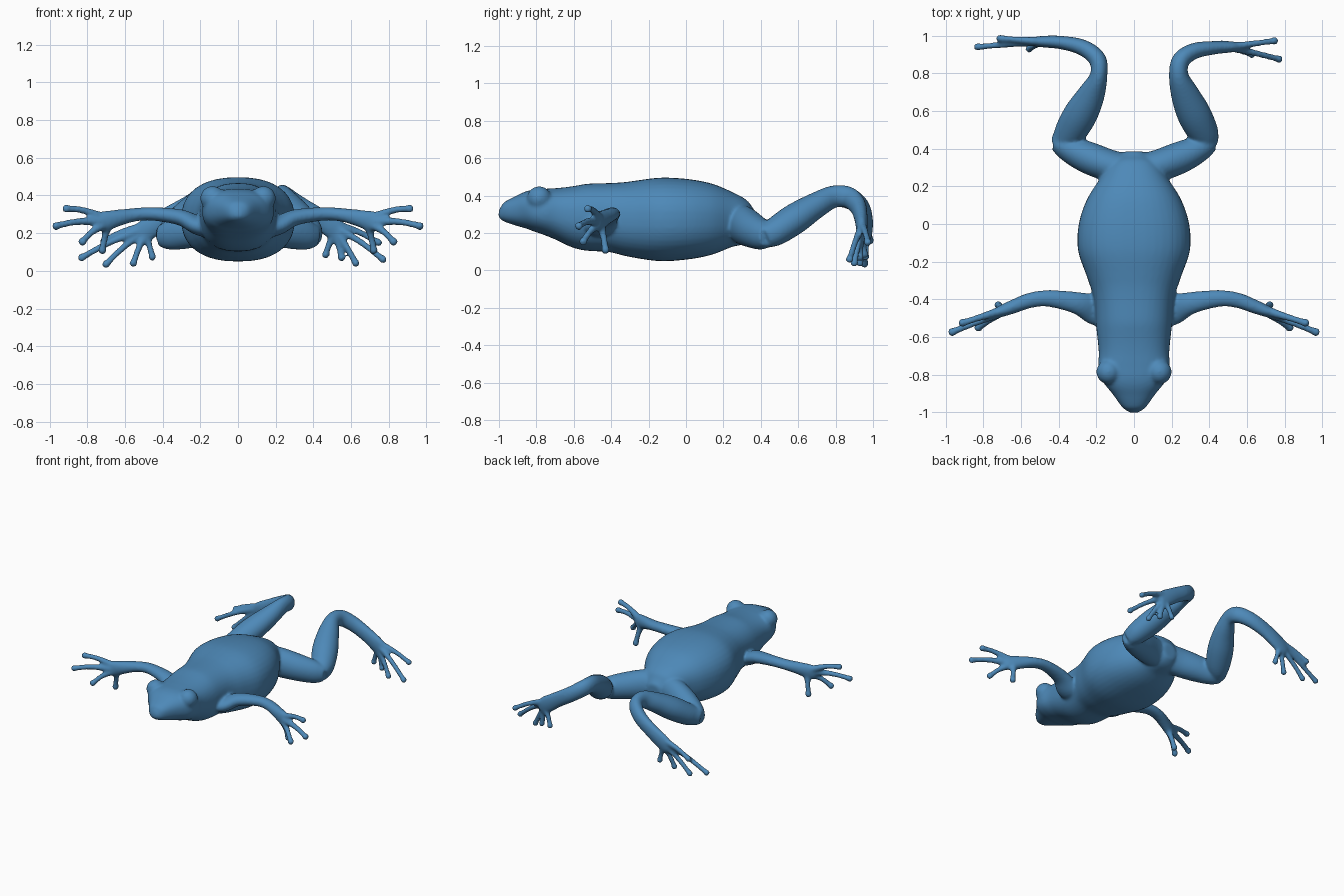
import bpy, bmesh, math
from mathutils import Vector

if "Cube" in bpy.data.objects:
    bpy.data.objects.remove(bpy.data.objects["Cube"])


def catmull(a, b, c, d, t):
    return [0.5 * (2 * q + (r - p) * t + (2 * p - 5 * q + 4 * r - s) * t * t
                   + (3 * q - p - 3 * r + s) * t ** 3) for p, q, r, s in zip(a, b, c, d)]


def tube(bm, pts, power=2.0, sides=24, steps=5):
    """Closed loft through (x, y, z, side radius, upright radius) points."""
    ext = [pts[0]] + list(pts) + [pts[-1]]
    path = [catmull(*ext[i:i + 4], k / steps) for i in range(len(pts) - 1) for k in range(steps)]
    path.append(pts[-1])
    rings = []
    for i, p in enumerate(path):
        a, b = path[max(i - 1, 0)], path[min(i + 1, len(path) - 1)]
        tan = (Vector(b[:3]) - Vector(a[:3])).normalized()
        side = tan.cross(Vector((0, 0, 1))).normalized()
        up = side.cross(tan)
        ring = []
        for k in range(sides):
            ang = 2 * math.pi * k / sides
            c, s = math.cos(ang), math.sin(ang)
            u = math.copysign(abs(c) ** (2 / power), c) * max(p[3], .003)
            v = math.copysign(abs(s) ** (2 / power), s) * max(p[4], .003)
            ring.append(bm.verts.new(Vector(p[:3]) + side * u + up * v))
        rings.append(ring)
    faces = [bm.faces.new(rings[0]), bm.faces.new(rings[-1])]
    for r, q in zip(rings, rings[1:]):
        for k in range(sides):
            n = (k + 1) % sides
            faces.append(bm.faces.new((r[k], r[n], q[n], q[k])))
    bmesh.ops.recalc_face_normals(bm, faces=faces)


def ball(bm, loc, r):
    res = bmesh.ops.create_uvsphere(bm, u_segments=16, v_segments=10, radius=r)
    bmesh.ops.translate(bm, verts=res['verts'], vec=loc)


def digit(bm, root, tip, r, sag=0.012):
    """Slim finger or toe with a rounded pad at the tip."""
    a, b = Vector(root), Vector(tip)
    m = a.lerp(b, .55) + Vector((0, 0, sag))
    tube(bm, [(*a, r * 1.35, r * 1.35), (*m, r, r), (*b, r, r)], sides=12)
    ball(bm, b, r * 1.25)


bm = bmesh.new()

# Head and trunk: y, half width, bottom z, top z
profile = [(-1.0, .02, .295, .335), (-.975, .06, .262, .362), (-.9, .115, .235, .40),
           (-.83, .17, .215, .43), (-.76, .19, .195, .438), (-.68, .187, .165, .445),
           (-.55, .2, .11, .463), (-.4, .213, .098, .468), (-.28, .25, .07, .48),
           (-.14, .297, .05, .496), (.0, .293, .058, .49), (.13, .25, .08, .465),
           (.24, .18, .115, .415), (.33, .12, .14, .355), (.385, .05, .19, .30)]
tube(bm, [(0, y, (b + t) / 2, w, (t - b) / 2) for y, w, b, t in profile], power=2.35, sides=40)

for s in (1, -1):
    # Eye bulges
    ball(bm, (s * .135, -.785, .385), .066)

    # Front legs
    arm = [(.1, -.46, .23, .09, .06), (.2, -.455, .235, .085, .05), (.3, -.42, .282, .06, .043),
           (.45, -.395, .302, .045, .036), (.55, -.405, .297, .041, .036),
           (.64, -.438, .28, .037, .045), (.71, -.465, .262, .03, .055), (.75, -.48, .255, .02, .04)]
    tube(bm, [(s * p[0], *p[1:]) for p in arm])
    for root, tip in [((.72, -.465, .285), (.91, -.525, .33)),
                      ((.72, -.475, .262), (.965, -.573, .238)),
                      ((.71, -.47, .245), (.825, -.55, .155)),
                      ((.69, -.455, .24), (.72, -.43, .11))]:
        digit(bm, (s * root[0], *root[1:]), (s * tip[0], *tip[1:]), .019)

    # Thighs
    thigh = [(.03, .29, .25, .08, .1), (.13, .31, .24, .085, .105), (.25, .355, .215, .085, .095),
             (.36, .405, .19, .067, .08), (.42, .43, .185, .04, .055)]
    tube(bm, [(s * p[0], *p[1:]) for p in thigh])

# Lower hind legs and feet (each side has its own pose)
right_leg = [(.41, .42, .175, .045, .055), (.375, .475, .205, .078, .075),
             (.32, .58, .275, .09, .082), (.27, .69, .345, .075, .07),
             (.237, .79, .395, .052, .06), (.25, .87, .39, .048, .058),
             (.32, .918, .345, .043, .055), (.42, .935, .285, .036, .055),
             (.51, .94, .225, .03, .06), (.56, .94, .19, .02, .045)]
right_toes = [(.745, .972, .15), (.77, .875, .06), (.625, .90, .04), (.55, .93, .07), (.465, .955, .085)]
left_leg = [(-.41, .42, .175, .045, .055), (-.35, .475, .205, .08, .075),
            (-.285, .58, .275, .09, .082), (-.225, .69, .345, .072, .07),
            (-.187, .79, .395, .046, .06), (-.195, .875, .385, .047, .058),
            (-.27, .935, .34, .043, .055), (-.38, .962, .28, .036, .055),
            (-.49, .968, .215, .03, .06), (-.54, .968, .18, .02, .045)]
left_toes = [(-.71, .985, .16), (-.83, .94, .07), (-.70, .955, .035), (-.555, .93, .04), (-.455, .96, .075)]
for leg, toes in ((right_leg, right_toes), (left_leg, left_toes)):
    tube(bm, leg)
    foot = Vector(leg[-2][:3])
    for i, t in enumerate(toes):
        digit(bm, foot + Vector((0, 0, .025 - .014 * i)), t, .018)

# Fuse every part into one smooth skin
mesh = bpy.data.meshes.new("frog_body")
bm.to_mesh(mesh)
bm.free()
frog = bpy.data.objects.new("frog_body", mesh)
bpy.context.collection.objects.link(frog)
remesh = frog.modifiers.new("fuse", 'REMESH')
remesh.mode = 'VOXEL'
remesh.voxel_size = 0.009
remesh.use_smooth_shade = True
smooth = frog.modifiers.new("soften", 'SMOOTH')
smooth.factor = 0.5
smooth.iterations = 10

skin = bpy.data.materials.new("blue_skin")
skin.diffuse_color = (0.075, 0.25, 0.48, 1)
skin.use_nodes = True
skin.node_tree.nodes["Principled BSDF"].inputs["Base Color"].default_value = skin.diffuse_color
mesh.materials.append(skin)
